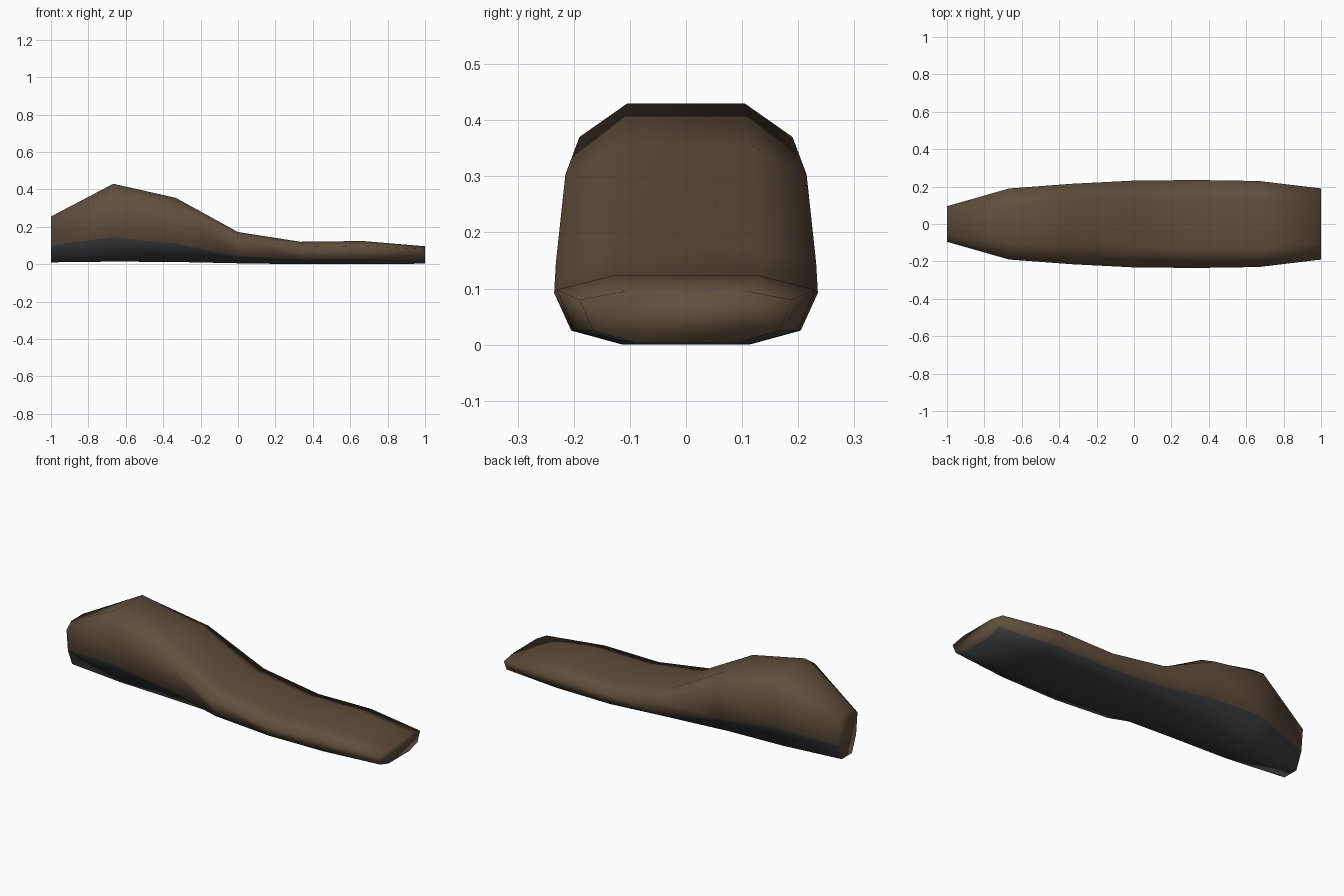
import bpy
import bmesh

if "Cube" in bpy.data.objects:
    bpy.data.objects.remove(bpy.data.objects["Cube"])


def material(name, colour):
    mat = bpy.data.materials.new(name)
    mat.use_nodes = True
    mat.diffuse_color = (*colour, 1)
    bsdf = mat.node_tree.nodes["Principled BSDF"]
    bsdf.inputs["Base Color"].default_value = (*colour, 1)
    bsdf.inputs["Roughness"].default_value = 0.8
    return mat


brown = material("brown leather", (0.115, 0.078, 0.045))
grey = material("dark grey sole", (0.05, 0.052, 0.055))

# Stations along the length: x, half width, bottom, sole edge, shoulder, top
stations = [
    (-1.0, 0.095, 0.010, 0.100, 0.220, 0.255),
    (-0.667, 0.19, 0.014, 0.145, 0.370, 0.430),
    (-0.333, 0.215, 0.012, 0.110, 0.303, 0.355),
    (0.0, 0.232, 0.005, 0.045, 0.145, 0.172),
    (0.333, 0.235, 0.0, 0.025, 0.092, 0.120),
    (0.667, 0.23, 0.0, 0.025, 0.098, 0.124),
    (1.0, 0.19, 0.003, 0.025, 0.080, 0.096),
]


def section(bm, x, w, bottom, edge, shoulder, top):
    """One eight-sided ring, mirrored across the length."""
    half = [(0.48 * w, bottom), (0.87 * w, edge), (w, shoulder), (0.55 * w, top)]
    ring = half + [(-y, z) for y, z in reversed(half)]
    return [bm.verts.new((x, y, z)) for y, z in ring]


# Body lofted through the sections; the underside strips are the sole
bm = bmesh.new()
rings = [section(bm, *s) for s in stations]
for a, b in zip(rings, rings[1:]):
    for i in range(8):
        j = (i + 1) % 8
        face = bm.faces.new((a[i], a[j], b[j], b[i]))
        face.material_index = 1 if i in (0, 6, 7) else 0

# End caps
bm.faces.new(rings[0])
bm.faces.new(rings[-1])
bmesh.ops.recalc_face_normals(bm, faces=bm.faces)
for face in bm.faces:
    face.smooth = True

mesh = bpy.data.meshes.new("shoe_body")
bm.to_mesh(mesh)
bm.free()
mesh.materials.append(brown)
mesh.materials.append(grey)
body = bpy.data.objects.new("shoe_body", mesh)
bpy.context.collection.objects.link(body)
